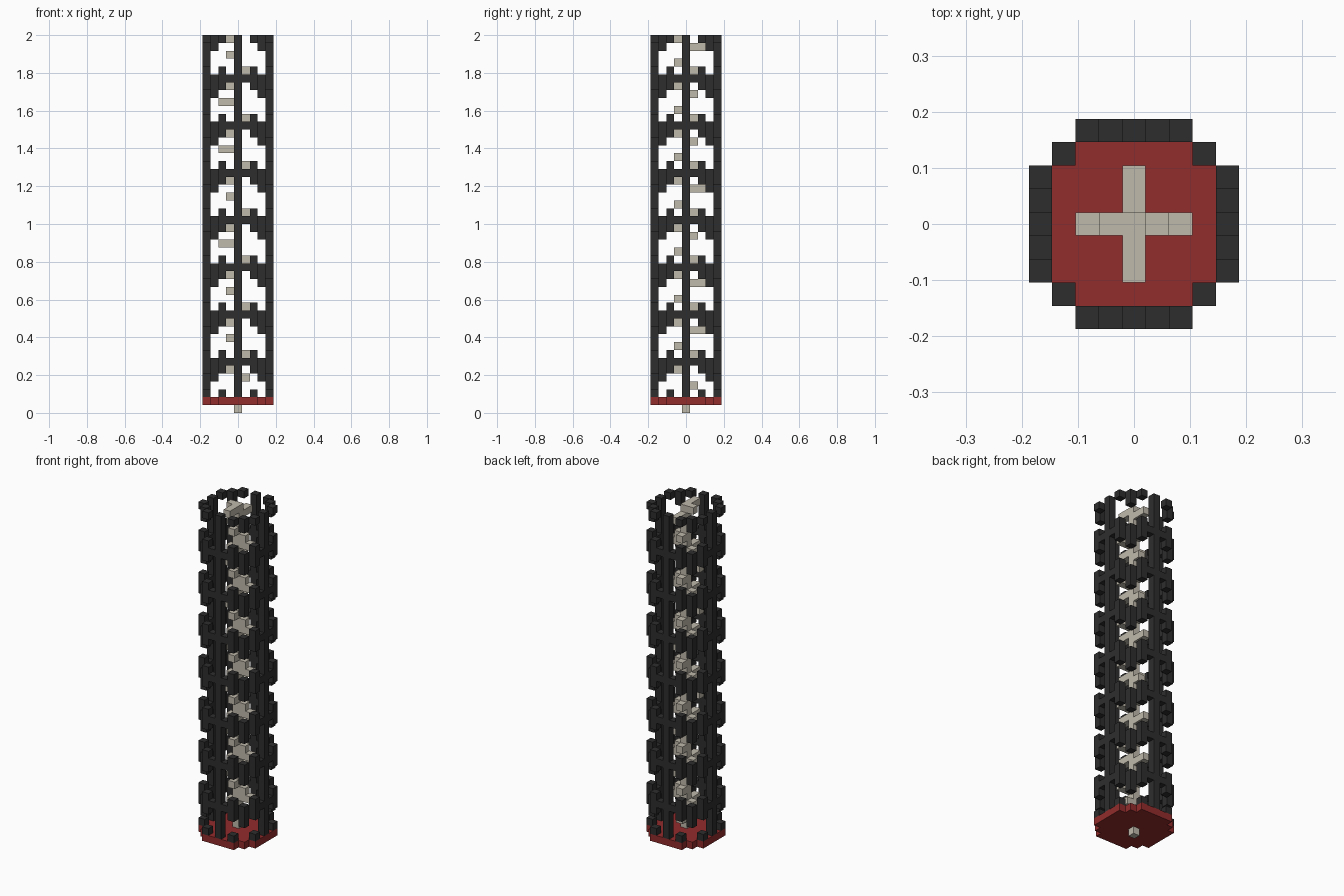
import bpy
import bmesh
from mathutils import Matrix

LAYERS = 48
CELL = 2 / LAYERS

cube = bpy.data.objects.get("Cube")
if cube:
    bpy.data.objects.remove(cube, do_unlink=True)


def make_material(name, color):
    mat = bpy.data.materials.new(name)
    mat.use_nodes = True
    mat.diffuse_color = (*color, 1)
    mat.node_tree.nodes["Principled BSDF"].inputs["Base Color"].default_value = (*color, 1)
    return mat


BLACK = make_material("charcoal black", (0.027, 0.027, 0.027))
RED = make_material("deep red", (0.29, 0.025, 0.025))
STONE = make_material("pale stone", (0.53, 0.49, 0.41))


def build(name, mat, boxes):
    """Each box is a pair of inclusive corner cells (x, y, layer)."""
    bm = bmesh.new()
    for a, b in boxes:
        low = [min(p, q) for p, q in zip(a, b)]
        high = [max(p, q) + 1 for p, q in zip(a, b)]
        size = [(h - l) * CELL for l, h in zip(low, high)]
        mid = [(l + h) / 2 * CELL for l, h in zip(low, high)]
        mid[0] -= CELL / 2
        mid[1] -= CELL / 2
        bmesh.ops.create_cube(bm, size=1, matrix=Matrix.Translation(mid) @ Matrix.Diagonal((*size, 1)))
    mesh = bpy.data.meshes.new(name)
    bm.to_mesh(mesh)
    bm.free()
    mesh.materials.append(mat)
    obj = bpy.data.objects.new(name, mesh)
    bpy.context.collection.objects.link(obj)
    return obj


def four_sides(x, low, top):
    """Column of cells at offset x on each of the four flat sides."""
    out = []
    for s in (-1, 1):
        out.append(((x, 4 * s, low), (x, 4 * s, top)))
        out.append(((4 * s, x, low), (4 * s, x, top)))
    return out


# Round stepped base plate
build("base_plate", RED, [((-half, y, 1), (half, y, 1))
      for y in range(-4, 5) for half in [{4: 2, 3: 3}.get(abs(y), 4)]])

# Central axle
build("core_axle", STONE, [((0, 0, 0), (0, 0, LAYERS - 1))])

# Four full height posts
build("cage_posts", BLACK, four_sides(0, 2, LAYERS - 1))

# Hoops with arch brackets below and teeth above
hoops, brackets = [], []
for x in (-2, 2):
    brackets += four_sides(x, 2, 2)
for z in range(6, LAYERS + 1, 6):
    last = LAYERS - 1
    for s in (-1, 1):
        if z <= last:
            hoops.append(((-2, 4 * s, z), (2, 4 * s, z)))
            hoops.append(((4 * s, -2, z), (4 * s, 2, z)))
        brackets += four_sides(2 * s, z - 1, min(z + 1, last))
        for t in (-1, 1):
            brackets.append(((3 * s, 3 * t, z - 2), (3 * s, 3 * t, min(z, last))))
build("cage_hoops", BLACK, hoops)
build("cage_brackets", BLACK, brackets)

# Spiral arms around the axle
arms = []


def arm(dx, dy, layer, length):
    if layer < LAYERS:
        arms.append(((dx, dy, layer), (dx * length, dy * length, layer)))


arm(0, 1, 3, 1)
arm(1, 0, 4, 1)
arm(-1, 0, 5, 1)
arm(0, -1, 5, 2)
for z in range(6, LAYERS, 6):
    arm(1, 0, z, 2)
    arm(1, 0, z + 1, 1)
    arm(0, 1, z + 1, 1)
    arm(0, -1, z + 2, 1)
    arm(-1, 0, z + 3, 2 if z in (18, 30, 36) else 1)
    arm(0, 1, z + 4, 2 if z in (6, 12, 24, 42) else 1)
    arm(-1, 0, z + 5, 1)
    arm(0, -1, z + 5, 2)
build("spiral_arms", STONE, arms)
